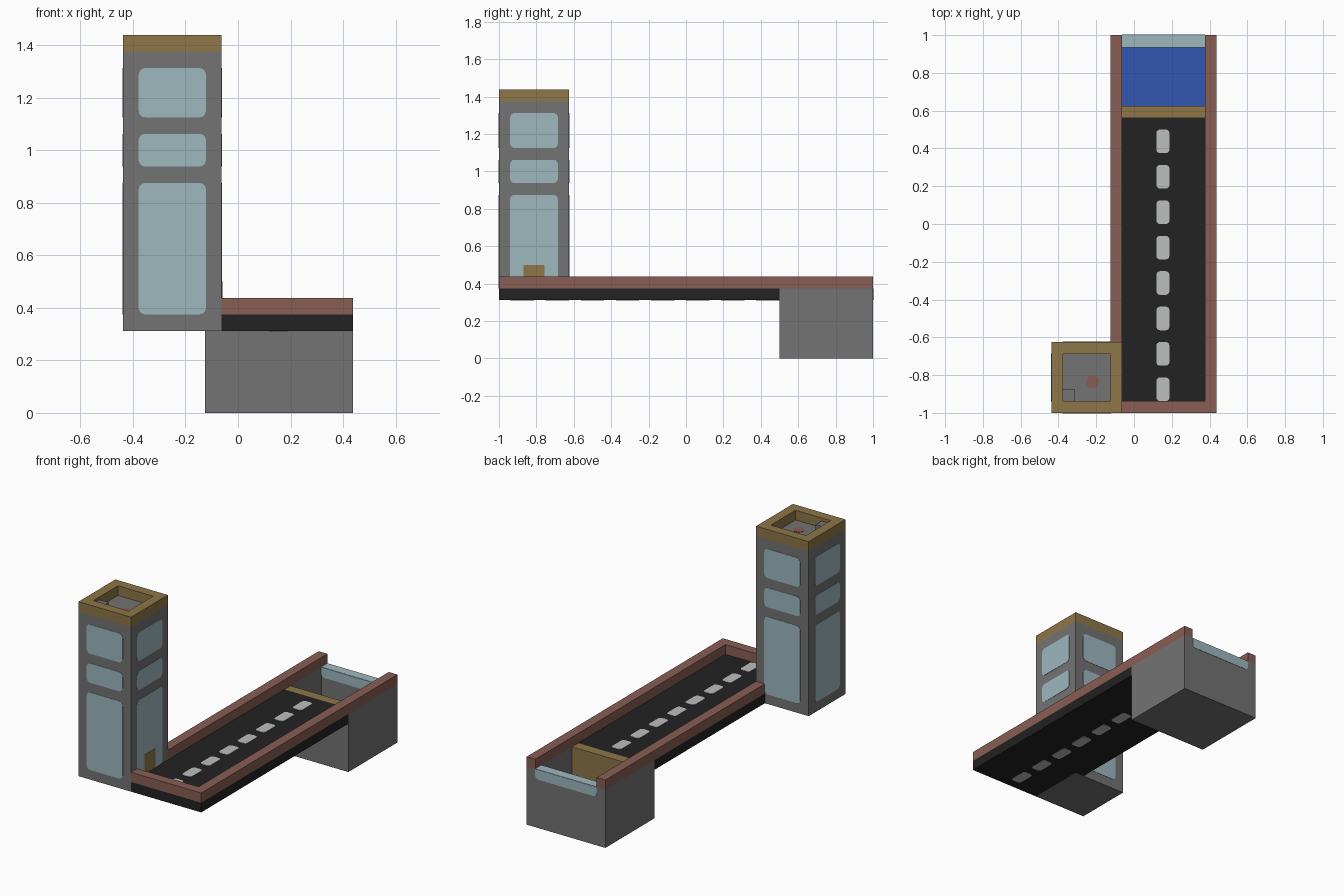
import bpy
import bmesh
from math import cos, sin, pi
from mathutils import Matrix, Vector

if "Cube" in bpy.data.objects:
    bpy.data.objects.remove(bpy.data.objects["Cube"])

U = 1 / 16      # grid module
THIN = 0.002    # thickness of painted plates


def material(name, rgb):
    linear = [((c / 255 + 0.055) / 1.055) ** 2.4 for c in rgb] + [1]
    mat = bpy.data.materials.new(name)
    mat.use_nodes = True
    mat.diffuse_color = linear
    mat.node_tree.nodes["Principled BSDF"].inputs["Base Color"].default_value = linear
    return mat


CONCRETE = material("concrete grey", (115, 115, 115))
GLASS = material("pale blue glass", (158, 184, 191))
OCHRE = material("ochre trim", (142, 118, 72))
BRICK = material("brick red", (137, 94, 84))
ASPHALT = material("asphalt", (34, 34, 34))
PAINT = material("road paint", (188, 190, 190))
WATER = material("water blue", (50, 86, 178))


def finish(bm, name, mat):
    bmesh.ops.recalc_face_normals(bm, faces=bm.faces)
    mesh = bpy.data.meshes.new(name)
    bm.to_mesh(mesh)
    bm.free()
    mesh.materials.append(mat)
    obj = bpy.data.objects.new(name, mesh)
    bpy.context.collection.objects.link(obj)
    return obj


def box(name, mat, x, y, z):
    """Box from three (low, high) ranges given in grid modules."""
    bm = bmesh.new()
    size = [(r[1] - r[0]) * U for r in (x, y, z)]
    mid = [(r[1] + r[0]) * U / 2 for r in (x, y, z)]
    bmesh.ops.create_cube(bm, size=1, matrix=Matrix.Translation(mid) @ Matrix.Diagonal((*size, 1)))
    return finish(bm, name, mat)


def plate(name, mat, centre, normal, width, height, radius=0.4, square_top=False, lift=THIN):
    """Thin rounded rectangle lying on a surface, in grid modules."""
    n = Vector(normal)
    up = Vector((0, 1, 0)) if n.z else Vector((0, 0, 1))
    right = up.cross(n)
    bm = bmesh.new()
    ring = []
    for i, (sx, sy) in enumerate(((1, 1), (-1, 1), (-1, -1), (1, -1))):
        r = 0 if square_top and sy > 0 else radius
        for k in range(5 if r else 1):
            a = (i + k / 4) * pi / 2
            u = sx * (width / 2 - r) + r * cos(a)
            v = sy * (height / 2 - r) + r * sin(a)
            ring.append(bm.verts.new((Vector(centre) + right * u + up * v) * U))
    face = bm.faces.new(ring)
    out = bmesh.ops.extrude_face_region(bm, geom=[face])["geom"]
    bmesh.ops.translate(bm, vec=n * lift, verts=[g for g in out if isinstance(g, bmesh.types.BMVert)])
    return finish(bm, name, mat)


# Tower shaft
box("tower_shaft", CONCRETE, (-7, -1), (-16, -10), (5, 22))

# Windows on all four tower sides: (bottom, top)
WINDOWS = {"tall": (6, 14), "middle": (15, 17), "upper": (18, 21)}
SIDES = {"front": (0, -1, 0), "back": (0, 1, 0), "left": (1, 0, 0), "right": (-1, 0, 0)}
for side, n in SIDES.items():
    for kind, (low, high) in WINDOWS.items():
        plate(f"{side}_{kind}_window", GLASS,
              (-4 + 3 * n[0], -13 + 3 * n[1], (low + high) / 2), n, 4.1, high - low)

# Door onto the road
plate("tower_door", OCHRE, (-1, -13, 7), (1, 0, 0), 1.8, 2, 0.15, True, 2 * THIN)

# Roof parapet, hatch block and roof spot
box("parapet_front", OCHRE, (-7, -1), (-16, -15), (22, 23))
box("parapet_back", OCHRE, (-7, -1), (-11, -10), (22, 23))
box("parapet_right", OCHRE, (-7, -6), (-15, -11), (22, 23))
box("parapet_left", OCHRE, (-2, -1), (-15, -11), (22, 23))
box("roof_block", CONCRETE, (-6, -5), (-15, -14), (22, 22.7))
plate("roof_spot", BRICK, (-3.5, -13.4, 22), (0, 0, 1), 1.1, 1.1, 0.5)

# Road deck, notched around the tower
box("road_deck", ASPHALT, (-1, 7), (-16, 8), (5, 6))
box("road_deck_edge", ASPHALT, (-2, -1), (-10, 8), (5, 6))
box("road_deck_end", ASPHALT, (-1, 6), (8, 9), (5, 6))

# Dashed centre line on top and underneath
for i in range(8):
    y = -14 + 3 * i
    plate(f"road_dash_{i + 1}", PAINT, (2.45, y, 6), (0, 0, 1), 1.1, 2, 0.3)
    plate(f"underside_dash_{i + 1}", PAINT, (2.45, y, 5), (0, 0, -1), 1.1, 2, 0.3)

# Brick kerb walls
box("kerb_left", BRICK, (6, 7), (-16, 16), (6, 7))
box("kerb_right", BRICK, (-2, -1), (-10, 16), (6, 7))
box("kerb_front", BRICK, (-1, 6), (-16, -15), (6, 7))

# Water tank
box("tank_floor", CONCRETE, (-2, 7), (8, 16), (0, 1))
box("tank_wall_left", CONCRETE, (6, 7), (8, 16), (1, 6))
box("tank_wall_right", CONCRETE, (-2, -1), (8, 16), (1, 6))
box("tank_wall_front", CONCRETE, (-1, 6), (8, 9), (1, 5))
box("tank_wall_back", CONCRETE, (-1, 6), (15, 16), (1, 6))
box("tank_trim_wall", OCHRE, (-1, 6), (9, 10), (1, 6))
plate("water_surface", WATER, (2.5, 12.5, 1), (0, 0, 1), 7, 5, 0)

# Glass edge over the tank's back wall
plate("tank_glass_top", GLASS, (2.5, 15.5, 6), (0, 0, 1), 7, 1, 0)
plate("tank_glass_outer", GLASS, (2.5, 16, 5.5), (0, 1, 0), 7, 1, 0.4, True)
plate("tank_glass_inner", GLASS, (2.5, 15, 5.5), (0, -1, 0), 7, 1, 0.4, True)
